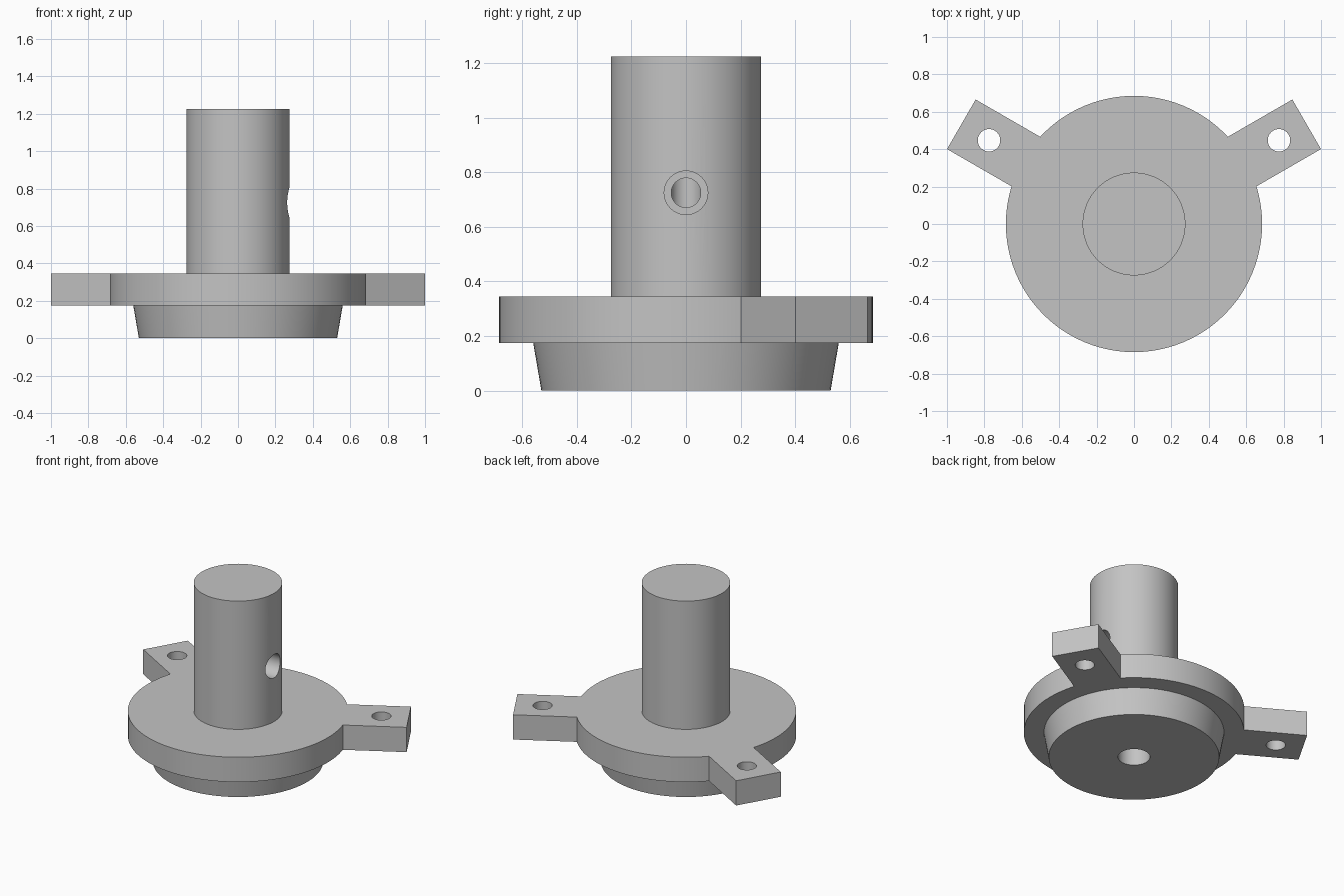
import bpy
import bmesh
from math import radians, cos, sin
from mathutils import Matrix, Vector

cube = bpy.data.objects.get("Cube")
if cube:
    bpy.data.objects.remove(cube, do_unlink=True)

grey = bpy.data.materials.new("plain grey")
grey.use_nodes = True
grey.diffuse_color = (0.55, 0.55, 0.55, 1)
grey.node_tree.nodes["Principled BSDF"].inputs["Base Color"].default_value = (0.55, 0.55, 0.55, 1)


def make_object(name, bm, matrix=Matrix()):
    bmesh.ops.transform(bm, matrix=matrix, verts=bm.verts)
    bmesh.ops.recalc_face_normals(bm, faces=bm.faces)
    mesh = bpy.data.meshes.new(name)
    bm.to_mesh(mesh)
    bm.free()
    mesh.materials.append(grey)
    obj = bpy.data.objects.new(name, mesh)
    bpy.context.collection.objects.link(obj)
    return obj


def turned(name, profile, segments=64, matrix=Matrix()):
    """Closed solid of rings from (radius, height) pairs, capped at both ends."""
    bm = bmesh.new()
    rings = []
    for r, z in profile:
        angles = [radians(360 * i / segments) for i in range(segments)]
        rings.append([bm.verts.new((r * cos(a), r * sin(a), z)) for a in angles])
    for low, high in zip(rings, rings[1:]):
        for i in range(segments):
            j = (i + 1) % segments
            bm.faces.new((low[i], low[j], high[j], high[i]))
    bm.faces.new(rings[0])
    bm.faces.new(rings[-1])
    return make_object(name, bm, matrix)


def combine(target, tool, operation):
    mod = target.modifiers.new(tool.name, 'BOOLEAN')
    mod.operation = operation
    mod.solver = 'EXACT'
    mod.object = tool
    tool.hide_render = True
    bpy.context.view_layer.objects.active = target
    bpy.ops.object.modifier_apply(modifier=mod.name)
    bpy.data.objects.remove(tool, do_unlink=True)


FLANGE_LOW, FLANGE_TOP = 0.175, 0.345
SHAFT_TOP, PORT_Z = 1.225, 0.725

# Tapered plug, round flange and shaft as one turned body
body = turned("flanged_shaft", [
    (0.53, 0), (0.56, FLANGE_LOW), (0.685, FLANGE_LOW),
    (0.685, FLANGE_TOP), (0.275, FLANGE_TOP), (0.275, SHAFT_TOP)], 96)

# Two mounting lugs with bolt holes
for angle in (30, 150):
    turn = Matrix.Rotation(radians(angle), 4, 'Z')
    bm = bmesh.new()
    bmesh.ops.create_cube(bm, size=1)
    bmesh.ops.scale(bm, vec=Vector((0.566, 0.306, FLANGE_TOP - FLANGE_LOW)), verts=bm.verts)
    middle = Matrix.Translation((0.783, 0, (FLANGE_LOW + FLANGE_TOP) / 2))
    combine(body, make_object("mounting_lug", bm, turn @ middle), 'UNION')
    hole = turned("bolt_hole", [(0.06, 0.1), (0.06, 0.5)], 48,
                  turn @ Matrix.Translation((0.895, 0, 0)))
    combine(body, hole, 'DIFFERENCE')

# Stepped bore rising from the underside
bore = turned("centre_bore", [(0.1, -0.1), (0.1, 0.25), (0.055, 0.25), (0.055, 0.79)], 48)
combine(body, bore, 'DIFFERENCE')

# Stepped side port meeting the bore
to_side = Matrix.Translation((0, 0, PORT_Z)) @ Matrix.Rotation(radians(90), 4, 'Y')
port = turned("side_port", [(0.054, 0), (0.054, 0.1), (0.08, 0.1), (0.08, 0.4)], 48, to_side)
combine(body, port, 'DIFFERENCE')

bpy.ops.object.select_all(action='DESELECT')
body.select_set(True)
bpy.context.view_layer.objects.active = body
bpy.ops.object.shade_smooth_by_angle(angle=radians(25))
